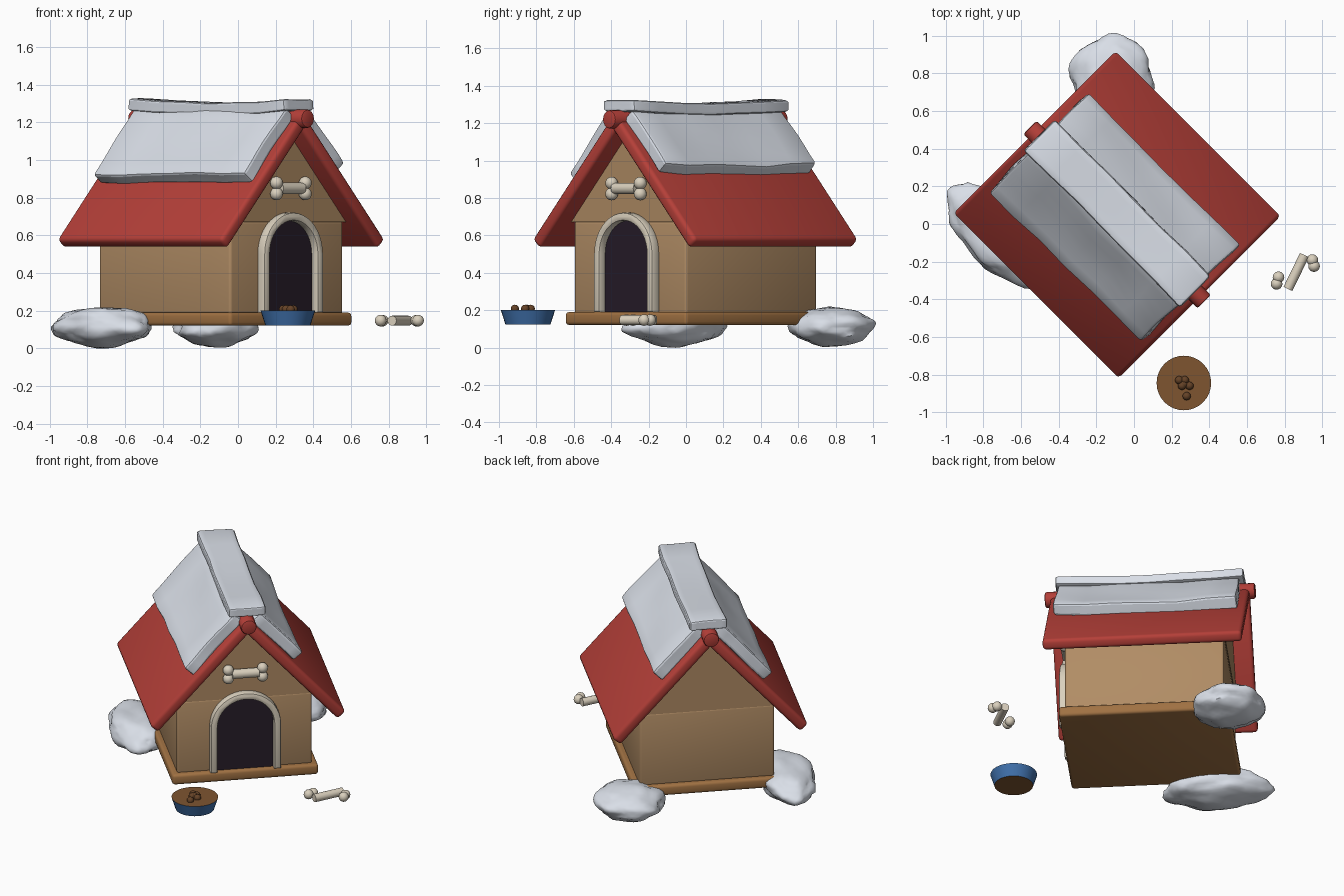
import bpy, bmesh, math
from mathutils import Matrix, Vector, noise

if "Cube" in bpy.data.objects:
    bpy.data.objects.remove(bpy.data.objects["Cube"])

T, R = Matrix.Translation, Matrix.Rotation
HOUSE = T((-0.09, 0.05, 0)) @ R(math.radians(45), 4, 'Z')
SLOPE = math.radians(47.7)


def material(name, rgb):
    m = bpy.data.materials.new(name)
    m.diffuse_color = (*rgb, 1)
    m.use_nodes = True
    m.node_tree.nodes["Principled BSDF"].inputs["Base Color"].default_value = m.diffuse_color
    return m


TAN = material("tan wood", (0.44, 0.265, 0.13))
BROWN = material("brown wood", (0.35, 0.165, 0.055))
RED = material("red roof", (0.46, 0.05, 0.04))
SNOW = material("snow", (0.72, 0.76, 0.83))
CREAM = material("cream bone", (0.70, 0.63, 0.51))
DARK = material("dark doorway", (0.02, 0.012, 0.022))
BLUE = material("blue bowl", (0.05, 0.16, 0.40))
FOOD = material("brown food", (0.21, 0.09, 0.03))
KIBBLE = material("dark kibble", (0.13, 0.055, 0.02))


def add(name, bm, mats, matrix=Matrix(), smooth=35):
    """Bake the transform and turn the bmesh into an object."""
    bmesh.ops.transform(bm, matrix=matrix, verts=bm.verts)
    bmesh.ops.recalc_face_normals(bm, faces=bm.faces)
    me = bpy.data.meshes.new(name)
    bm.to_mesh(me)
    bm.free()
    for m in mats:
        me.materials.append(m)
    ob = bpy.data.objects.new(name, me)
    bpy.context.collection.objects.link(ob)
    bpy.ops.object.select_all(action='DESELECT')
    ob.select_set(True)
    bpy.context.view_layer.objects.active = ob
    bpy.ops.object.shade_smooth_by_angle(angle=math.radians(smooth))
    return ob


def bevel(bm, width, segments=3):
    edges = [e for e in bm.edges if e.calc_face_angle(0) > 0.7]
    bmesh.ops.bevel(bm, geom=edges, offset=width, segments=segments,
                    profile=0.5, affect='EDGES')


def box(lo, hi):
    bm = bmesh.new()
    bmesh.ops.create_cube(bm, size=1)
    lo, hi = Vector(lo), Vector(hi)
    for v in bm.verts:
        v.co = Vector([(lo[i] + hi[i]) / 2 + v.co[i] * (hi[i] - lo[i]) for i in range(3)])
    return bm


def prism(points, y0, y1):
    """Extrude an x-z outline along y."""
    bm = bmesh.new()
    f = bm.faces.new([bm.verts.new((x, y0, z)) for x, z in points])
    ext = bmesh.ops.extrude_face_region(bm, geom=[f])
    for v in ext["geom"]:
        if isinstance(v, bmesh.types.BMVert):
            v.co.y = y1
    return bm


def lumpy_box(lo, hi, amount, seed):
    bm = box(lo, hi)
    bmesh.ops.subdivide_edges(bm, edges=bm.edges[:], cuts=5, use_grid_fill=True)
    for v in bm.verts:
        v.co += noise.noise_vector(v.co * 3.5 + Vector((seed, seed, 0))) * amount
    bevel(bm, 0.018, 2)
    return bm


def cylinder(r, length, r2=None, seg=24):
    bm = bmesh.new()
    bmesh.ops.create_cone(bm, cap_ends=True, segments=seg, radius1=r,
                          radius2=r if r2 is None else r2, depth=length)
    return bm


def ball(name, pos, r, mat, matrix=Matrix()):
    bm = bmesh.new()
    bmesh.ops.create_uvsphere(bm, u_segments=16, v_segments=10, radius=r)
    add(name, bm, [mat], matrix @ T(pos))


# floor and walls
bm = box((-0.46, -0.53, 0.12), (0.46, 0.53, 0.19))
bevel(bm, 0.018)
add("floor_base", bm, [BROWN], HOUSE)
bm = box((-0.425, -0.495, 0.18), (0.425, 0.495, 0.675))
bevel(bm, 0.015)
add("walls", bm, [TAN], HOUSE)
add("gable", prism([(-0.44, 0.67), (0.44, 0.67), (0, 1.155)], -0.5, 0.5), [TAN], HOUSE)

# roof panels with snow on each slope
for side, name, snow_end in ((-1, "left", 0.475), (1, "right", 0.405)):
    tilt = HOUSE @ T((0, 0, 1.205)) @ R(side * SLOPE, 4, 'Y')

    def span(a, b):
        return (a, b) if side > 0 else (-b, -a)
    x0, x1 = span(0, 0.88)
    bm = box((x0, -0.62, -0.035), (x1, 0.62, 0.035))
    bevel(bm, 0.022)
    add(name + "_roof_panel", bm, [RED], tilt)
    x0, x1 = span(0.0, snow_end)
    add(name + "_roof_snow", lumpy_box((x0, -0.57, 0.025), (x1, 0.57, 0.11), 0.02, side * 4),
        [SNOW], tilt, 40)

# ridge pole and snow cap
bm = cylinder(0.05, 1.31, seg=16)
bevel(bm, 0.012, 2)
add("ridge_pole", bm, [RED], HOUSE @ T((0, 0, 1.22)) @ R(math.pi / 2, 4, 'X'))
bm = lumpy_box((-0.11, -0.59, 1.25), (0.12, 0.59, 1.315), 0.012, 9)
for v in bm.verts:
    v.co.z += 0.018 * (v.co.y / 0.59) ** 2 - 0.008
add("ridge_snow", bm, [SNOW], HOUSE, 40)


# doorway and arched frame
def arch(r, z0=0.19, zc=0.50, n=20):
    arc = [(r * math.cos(math.pi * i / n), zc + r * math.sin(math.pi * i / n))
           for i in range(n + 1)]
    return [(r, z0)] + arc + [(-r, z0)]


add("doorway", prism(arch(0.185), -0.504, -0.49), [DARK], HOUSE)
bm = prism(arch(0.222) + arch(0.178)[::-1], -0.55, -0.49)
bevel(bm, 0.012, 2)
add("door_frame", bm, [CREAM], HOUSE)

# bone sign over the door
bm = cylinder(0.03, 0.17)
add("sign_bone_shaft", bm, [CREAM], HOUSE @ T((0, -0.525, 0.85)) @ R(math.pi / 2, 4, 'Y'))
for i, x in enumerate((-0.108, 0.108)):
    for j, z in enumerate((0.821, 0.879)):
        ball(f"sign_bone_knob_{i}{j}", (x, -0.525, z), 0.034, CREAM, HOUSE)

# loose bone on the ground, its shaft set crosswise
add("ground_bone_shaft", cylinder(0.026, 0.2), [CREAM],
    T((0.862, -0.255, 0.147)) @ R(math.radians(64), 4, 'Z') @ R(math.pi / 2, 4, 'Y'))
for i, p in enumerate(((0.768, -0.283), (0.758, -0.318), (0.948, -0.192), (0.957, -0.224))):
    ball(f"ground_bone_knob_{i}", (*p, 0.147), 0.031, CREAM)

# food bowl: blue side, brown on the flat faces
bm = cylinder(0.12, 0.078, 0.145, 32)
for f in bm.faces:
    f.material_index = 1 if abs(f.normal.z) > 0.9 else 0
add("food_bowl", bm, [BLUE, FOOD], T((0.265, -0.845, 0.161)))
for i, p in enumerate(((0.24, -0.83), (0.27, -0.83), (0.295, -0.86),
                       (0.255, -0.86), (0.28, -0.915), (0.265, -0.85))):
    ball(f"kibble_{i}", (*p, 0.207), 0.022, KIBBLE)


# snow drifts beside the house
def drift(name, pos, size, angle, seed):
    bm = bmesh.new()
    bmesh.ops.create_icosphere(bm, subdivisions=4, radius=1)
    for v in bm.verts:
        n = v.co.normalized()
        k = 1 + 0.16 * noise.noise(n * 1.6 + Vector((seed, 0, 0))) \
            + 0.05 * noise.noise(n * 5 + Vector((0, seed, 0)))
        v.co = Vector((n.x * size[0], n.y * size[1], n.z * size[2])) * k
    add(name, bm, [SNOW], T(pos) @ R(math.radians(angle), 4, 'Z'), 60)


drift("left_snow_drift", (-0.725, -0.055, 0.115), (0.33, 0.18, 0.108), -45, 2.3)
drift("back_snow_drift", (-0.12, 0.78, 0.113), (0.215, 0.22, 0.1), 0, 7.7)
